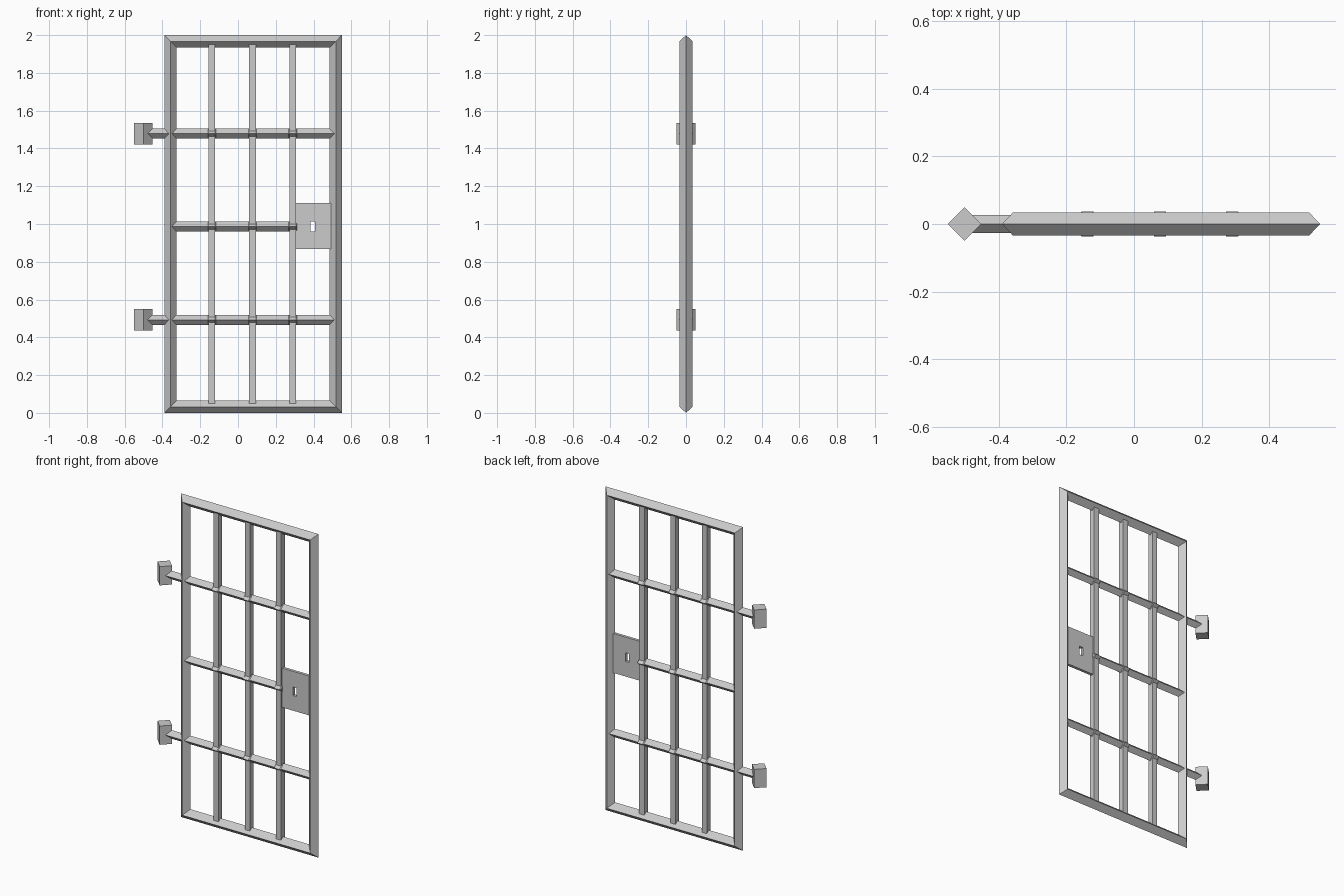
import bpy, bmesh

if "Cube" in bpy.data.objects:
    bpy.data.objects.remove(bpy.data.objects["Cube"])


def loft(name, rings, closed=False):
    """Skin successive rings of points; closed joins last ring to first."""
    bm = bmesh.new()
    vs = [[bm.verts.new(p) for p in r] for r in rings]
    n = len(vs[0])
    count = len(vs) if closed else len(vs) - 1
    for i in range(count):
        a, b = vs[i], vs[(i + 1) % len(vs)]
        for j in range(n):
            k = (j + 1) % n
            bm.faces.new((a[j], a[k], b[k], b[j]))
    if not closed:
        bm.faces.new(vs[0])
        bm.faces.new(vs[-1])
    bmesh.ops.recalc_face_normals(bm, faces=bm.faces[:])
    me = bpy.data.meshes.new(name)
    bm.to_mesh(me)
    bm.free()
    ob = bpy.data.objects.new(name, me)
    bpy.context.collection.objects.link(ob)
    return ob


UPRIGHTS = (-0.138, 0.077, 0.29)
Z_LOW, Z_MID, Z_TOP = 0.493, 0.986, 1.478


# Outer frame: mitred rectangle with a diamond section
def frame_corner(x, z, sx, sz, r=0.0325, d=0.0345):
    return [(x + sx * r, 0, z + sz * r), (x, d, z),
            (x - sx * r, 0, z - sz * r), (x, -d, z)]


xl, xr, zb, zt = -0.3575, 0.5175, 0.0325, 1.9675
loft("outer_frame", [frame_corner(xl, zb, -1, -1), frame_corner(xr, zb, 1, -1),
                     frame_corner(xr, zt, 1, 1), frame_corner(xl, zt, -1, 1)], True)

# Square uprights
for i, x in enumerate(UPRIGHTS):
    h = 0.0175
    loft(f"upright_bar_{i}", [[(x - h, -h, z), (x + h, -h, z), (x + h, h, z), (x - h, h, z)]
                              for z in (zb, zt)])


# Diamond crossbars, swollen where the uprights pass through
def crossbar(name, x0, x1, z, r=0.0265, swell=0.0365):
    stations = [(x0, r)]
    for c in UPRIGHTS:
        stations += [(c - 0.022, r), (c - 0.0175, swell), (c + 0.0175, swell), (c + 0.022, r)]
    if x1 > stations[-1][0]:
        stations.append((x1, r))
    loft(name, [[(x, -d, z), (x, 0, z - r), (x, d, z), (x, 0, z + r)] for x, d in stations])


crossbar("lower_crossbar", -0.50, xr, Z_LOW)
crossbar("middle_crossbar", xl, 0.31, Z_MID)
crossbar("upper_crossbar", -0.50, xr, Z_TOP)

# Hinge blocks turned corner-on
for name, z in (("lower_hinge_block", Z_LOW), ("upper_hinge_block", Z_TOP)):
    c, r = -0.501, 0.0495
    loft(name, [[(c - r, 0, h), (c, -r, h), (c + r, 0, h), (c, r, h)]
                for h in (z - 0.058, z + 0.058)])


# Lock plate with a keyhole slot through it
def plate_ring(x0, x1, z0, z1, y):
    return [(x0, y, z0), (x1, y, z0), (x1, y, z1), (x0, y, z1)]


outer, hole, t = (0.30, 0.5, 0.867, 1.11), (0.383, 0.407, 0.96, 1.013), 0.009
loft("lock_plate", [plate_ring(*outer, -t), plate_ring(*outer, t),
                    plate_ring(*hole, t), plate_ring(*hole, -t)], True)
